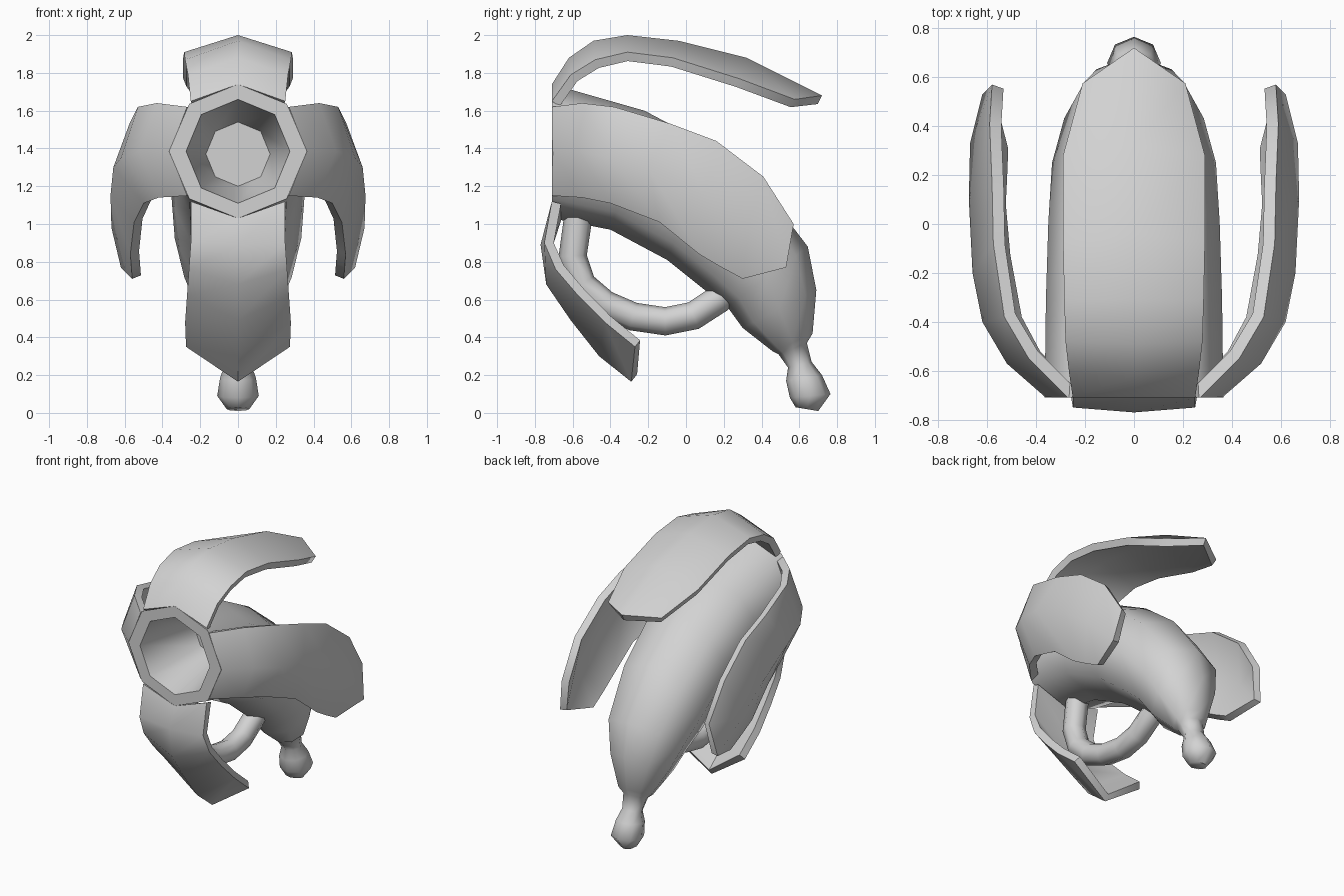
import bpy, bmesh, math
from mathutils import Vector

if "Cube" in bpy.data.objects:
    bpy.data.objects.remove(bpy.data.objects["Cube"])

grey = bpy.data.materials.new("plain grey")
grey.diffuse_color = (0.65, 0.65, 0.65, 1)
grey.use_nodes = True
grey.node_tree.nodes["Principled BSDF"].inputs["Base Color"].default_value = grey.diffuse_color


def make(name, verts, faces, thickness=0, angle=50, recalc=False):
    me = bpy.data.meshes.new(name)
    me.from_pydata([tuple(v) for v in verts], [], faces)
    if recalc:
        bm = bmesh.new()
        bm.from_mesh(me)
        bmesh.ops.recalc_face_normals(bm, faces=bm.faces)
        bm.to_mesh(me)
        bm.free()
    me.materials.append(grey)
    ob = bpy.data.objects.new(name, me)
    bpy.context.collection.objects.link(ob)
    bpy.ops.object.select_all(action='DESELECT')
    ob.select_set(True)
    bpy.context.view_layer.objects.active = ob
    if thickness:
        mod = ob.modifiers.new("thickness", 'SOLIDIFY')
        mod.thickness = thickness
        mod.offset = -1
        bpy.ops.object.modifier_apply(modifier=mod.name)
    bpy.ops.object.shade_smooth_by_angle(angle=math.radians(angle))
    return ob


def loft(name, rings):
    n = len(rings[0])
    faces = [(i * n + k, i * n + (k + 1) % n, (i + 1) * n + (k + 1) % n, (i + 1) * n + k)
             for i in range(len(rings) - 1) for k in range(n)]
    last = (len(rings) - 1) * n
    faces += [tuple(range(n)), tuple(range(last, last + n))]
    return make(name, [v for r in rings for v in r], faces, angle=60, recalc=True)


def ring(y1, z1, y2, z2, w):
    """Eight-sided section between a top point and a bottom point."""
    top, bottom = Vector((0, y1, z1)), Vector((0, y2, z2))
    mid, half = (top + bottom) / 2, (top - bottom) / 2
    return [mid + half * math.cos(k * math.pi / 4) + Vector((w * math.sin(k * math.pi / 4), 0, 0))
            for k in range(8)]


def flap(name, cols):
    """Curved strip from three edge lines, thickened inwards."""
    rows = len(cols[0])
    faces = [(j * rows + i, (j + 1) * rows + i, (j + 1) * rows + i + 1, j * rows + i + 1)
             for j in range(2) for i in range(rows - 1)]
    return make(name, [v for c in cols for v in c], faces, thickness=0.05)


# curved body with a recessed muzzle and a knobbed stem
loft("curved_body", [ring(*s) for s in (
    (-.25, 1.54, -.25, 1.20, .17),
    (-.71, 1.66, -.71, 1.11, .275),
    (-.71, 1.74, -.71, 1.03, .365),
    (-.22, 1.60, -.40, .97, .36),
    (.12, 1.42, -.10, .81, .35),
    (.40, 1.20, .10, .65, .335),
    (.645, .88, .22, .56, .285),
    (.69, .65, .30, .45, .215),
    (.67, .42, .46, .325, .12),
    (.64, .37, .49, .31, .085),
    (.665, .27, .54, .24, .07),
    (.72, .20, .53, .17, .095),
    (.765, .10, .55, .08, .11),
    (.70, .01, .58, .03, .06))])

# upper flap
ridge = [(0, -.71, 1.74), (0, -.62, 1.88), (0, -.49, 1.97), (0, -.31, 2.0),
         (0, -.04, 1.97), (0, .32, 1.88), (0, .72, 1.68)]
edge = [(.25, -.71, 1.65), (.265, -.61, 1.79), (.28, -.48, 1.87), (.285, -.31, 1.91),
        (.29, -.07, 1.88), (.29, .28, 1.77), (.21, .575, 1.66)]
mirror = lambda pts: [(-x, y, z) for x, y, z in pts]
flap("upper_flap", [mirror(edge), ridge, edge])

# lower flap
ridge = [(0, -.71, 1.03), (0, -.77, .89), (0, -.74, .68), (0, -.61, .49),
         (0, -.46, .30), (0, -.29, .165)]
edge = [(.25, -.71, 1.12), (.25, -.75, .90), (.26, -.69, .76), (.27, -.57, .62),
        (.28, -.43, .48), (.275, -.27, .35)]
flap("lower_flap", [edge, ridge, mirror(edge)])

# drooping side flaps
top = [(.27, -.71, 1.62), (.43, -.55, 1.64), (.53, -.38, 1.62), (.575, -.08, 1.53),
       (.58, .16, 1.44), (.59, .41, 1.25), (.58, .57, 1.0)]
mid = [(.36, -.71, 1.385), (.52, -.57, 1.385), (.62, -.40, 1.35), (.66, -.20, 1.30),
       (.675, .10, 1.15), (.67, .33, .98), (.62, .53, .77)]
low = [(.27, -.71, 1.15), (.42, -.55, 1.14), (.50, -.40, 1.11), (.55, -.14, 1.01),
       (.57, .07, .84), (.565, .18, .775), (.56, .30, .71)]
flap("side_flap_right", [top, mid, low])
flap("side_flap_left", [mirror(low), mirror(mid), mirror(top)])

# round looped handle under the body
path = [Vector((0, y, z)) for y, z in (
    (-.57, 1.04), (-.60, .83), (-.55, .68), (-.43, .575), (-.28, .51),
    (-.11, .485), (.04, .515), (.17, .60), (.27, .69))]
rings = []
for i, p in enumerate(path):
    d = (path[min(i + 1, len(path) - 1)] - path[max(i - 1, 0)]).normalized()
    side = d.cross(Vector((1, 0, 0)))
    rings.append([p + .075 * (side * math.cos(a) + Vector((math.sin(a), 0, 0)))
                  for a in (k * math.pi / 4 for k in range(8))])
loft("loop_handle", rings)
